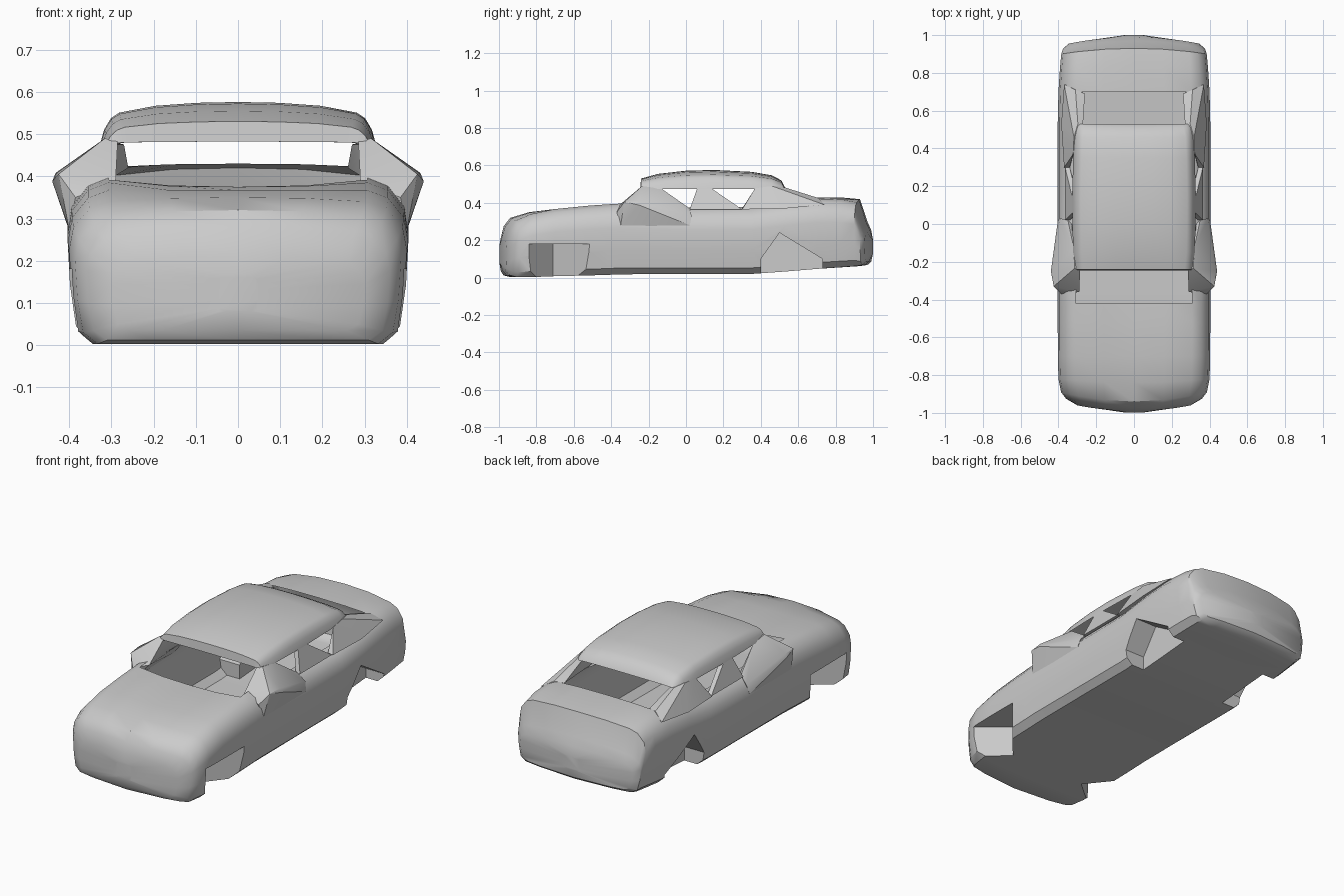
import bpy, bmesh
from mathutils import Vector

if "Cube" in bpy.data.objects:
    bpy.data.objects.remove(bpy.data.objects["Cube"])


def make_object(name, bm, angle=0.6):
    bmesh.ops.recalc_face_normals(bm, faces=bm.faces)
    me = bpy.data.meshes.new(name)
    bm.to_mesh(me)
    bm.free()
    ob = bpy.data.objects.new(name, me)
    bpy.context.collection.objects.link(ob)
    bpy.ops.object.select_all(action='DESELECT')
    ob.select_set(True)
    bpy.context.view_layer.objects.active = ob
    if angle:
        bpy.ops.object.shade_smooth_by_angle(angle=angle)
    return ob


def loft(rings, closed):
    bm = bmesh.new()
    vs = [[bm.verts.new(p) for p in r] for r in rings]
    n = len(vs[0])
    for a, b in zip(vs, vs[1:]):
        for i in range(n if closed else n - 1):
            j = (i + 1) % n
            bm.faces.new((a[i], a[j], b[j], b[i]))
    if closed:
        bm.faces.new(vs[0])
        bm.faces.new(vs[-1])
    return bm


def hull(name, pts, side=1, mirror=False):
    bm = bmesh.new()
    for x, y, z in pts:
        bm.verts.new((x * side, y, z))
    res = bmesh.ops.convex_hull(bm, input=bm.verts)
    loose = [v for v in bm.verts if not v.link_faces]
    bmesh.ops.delete(bm, geom=loose, context='VERTS')
    ob = make_object(name, bm, 0.5)
    if mirror:
        ob.modifiers.new("Mirror", 'MIRROR')
    return ob


# Lower body: y, half width, floor z, fender z, centre z, plan bow
sections = [
    (-.998, .05, .08, .16, .17, 0), (-.99, .30, .035, .20, .215, .03),
    (-.975, .36, .012, .26, .275, .05), (-.94, .386, .003, .305, .32, .05),
    (-.84, .40, .003, .34, .35, .02), (-.70, .403, .008, .367, .367, 0),
    (-.52, .404, .012, .385, .375, 0), (-.42, .404, .015, .392, .375, 0),
    (-.35, .404, .018, .396, .375, 0), (.03, .404, .02, .375, .375, 0),
    (.35, .404, .02, .378, .38, 0), (.53, .404, .033, .405, .41, 0),
    (.70, .40, .047, .422, .43, 0), (.84, .392, .056, .418, .428, -.015),
    (.93, .385, .062, .402, .42, -.03), (.97, .375, .068, .275, .30, -.04),
    (.99, .345, .085, .24, .255, -.035), (1.0, .05, .13, .2, .2, 0)]


def body_ring(y, w, zb, ze, zt, bow):
    h = ze - zb
    half = [(0, zb), (.6, zb), (.86, zb), (.95, zb + .09 * h),
            (.985, zb + .35 * h), (1, zb + .66 * h), (.975, zb + .82 * h),
            (.88, ze - .05 * h), (.76, ze), (.4, ze + .8 * (zt - ze)), (0, zt)]
    full = half + [(-x, z) for x, z in half[-2:0:-1]]
    return [(x * w, y + bow * x * x, z) for x, z in full]


body = make_object("car_body", loft([body_ring(*s) for s in sections], True), 0)

# Wheel arch cut-outs
front_plan = [(.5, -.85), (.39, -.84), (.235, -.71), (.405, -.51), (.5, -.5)]
rear_side = [(.4, -.05), (.4, .1), (.5, .24), (.73, .1), (.73, -.05)]
front_pts = [(x, y, z) for x, y in front_plan for z in (-.05, .18)]
rear_pts = [(x, y, z) for y, z in rear_side for x in (.27, .5)]
for side in (1, -1):
    for pts in (front_pts, rear_pts):
        cutter = hull("arch_cutter", pts, side)
        cutter.hide_render = True
        bpy.context.view_layer.objects.active = body
        mod = body.modifiers.new("Arch", 'BOOLEAN')
        mod.operation = 'DIFFERENCE'
        mod.solver = 'EXACT'
        mod.object = cutter
        bpy.ops.object.modifier_apply(modifier=mod.name)
        bpy.data.objects.remove(cutter)

# Open the cabin from windscreen base to rear window base
bm = bmesh.new()
bm.from_mesh(body.data)
gone = []
for f in bm.faces:
    c = f.calc_center_median()
    if c.z > .33 and abs(c.x) < .29 and -.42 < c.y < .70 and abs(f.normal.z) > .5:
        gone.append(f)
bmesh.ops.delete(bm, geom=gone, context='FACES')
bm.to_mesh(body.data)
bm.free()
bpy.ops.object.select_all(action='DESELECT')
body.select_set(True)
bpy.context.view_layer.objects.active = body
bpy.ops.object.shade_smooth_by_angle(angle=0.6)

# Roof shell: y, half width, crown z
roof_sections = [(-.245, .305, .482), (-.24, .312, .53), (-.15, .322, .555),
                 (0, .326, .572), (.15, .327, .576), (.35, .322, .566),
                 (.46, .317, .547), (.51, .305, .52), (.53, .295, .482)]
arch = [(1, 0), (.97, .35), (.92, .62), (.86, .75), (.6, .91), (.3, .98), (0, 1)]
arch = arch + [(-x, s) for x, s in arch[-2::-1]]
roof = [[(x * w, y, .475 + s * (z - .475)) for x, s in arch]
        for y, w, z in roof_sections]
make_object("roof", loft(roof, False))

# Windscreen pillar merged with the wing mirror housing
hull("mirror_pillar", [
    (.285, -.245, .482), (.315, -.235, .49), (.318, -.13, .475),
    (.29, -.36, .385), (.385, -.37, .35), (.425, -.33, .405), (.432, -.25, .408),
    (.44, -.25, .388), (.40, -.35, .275), (.403, .02, .28), (.39, .03, .33),
    (.35, .02, .37), (.33, .0, .37)], mirror=True)

# Pillar between the side windows
hull("door_pillar", [(x + d, y, z) for d in (0, -.025) for x, y, z in (
    (.325, .06, .478), (.325, .135, .478), (.365, .02, .365), (.365, .30, .365))],
    mirror=True)

# Rear quarter pillar beside the back window
hull("rear_pillar", [
    (.322, .37, .478), (.318, .46, .49), (.297, .53, .482), (.27, .53, .475),
    (.26, .69, .42), (.31, .71, .425), (.37, .74, .39), (.385, .53, .37),
    (.37, .30, .365), (.34, .30, .37)], mirror=True)
